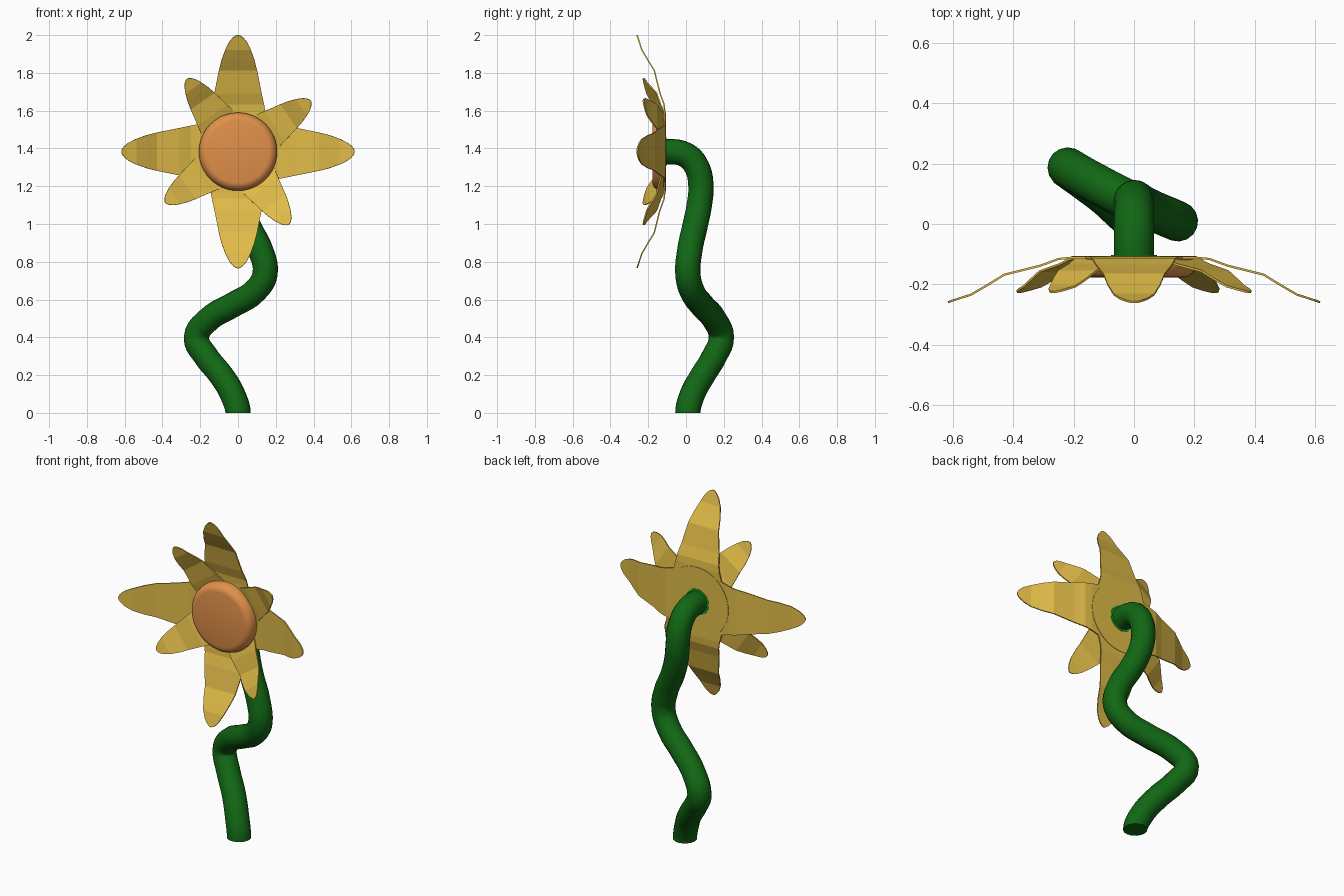
import bpy, bmesh, math

cube = bpy.data.objects.get("Cube")
if cube:
    bpy.data.objects.remove(cube, do_unlink=True)

CENTRE_Z = 1.383


def material(name, rgb):
    m = bpy.data.materials.new(name)
    m.use_nodes = True
    m.diffuse_color = (*rgb, 1)
    m.node_tree.nodes["Principled BSDF"].inputs["Base Color"].default_value = (*rgb, 1)
    return m


yellow = material("petal yellow", (0.75, 0.50, 0.065))
orange = material("seed orange", (0.75, 0.28, 0.068))
green = material("stem green", (0.0056, 0.135, 0.007))
bright = material("bright green", (0.007, 0.42, 0.017))


def add_object(name, bm, mat):
    bmesh.ops.recalc_face_normals(bm, faces=bm.faces)
    me = bpy.data.meshes.new(name)
    bm.to_mesh(me)
    bm.free()
    me.materials.append(mat)
    ob = bpy.data.objects.new(name, me)
    bpy.context.collection.objects.link(ob)
    return ob


def smooth(ob, degrees):
    bpy.ops.object.select_all(action='DESELECT')
    ob.select_set(True)
    bpy.context.view_layer.objects.active = ob
    bpy.ops.object.shade_smooth_by_angle(angle=math.radians(degrees))


# Petal rows: distance from centre, forward bend, half width
PETAL = [(.16, 0, .16), (.21, 0, .146), (.25, .004, .138), (.31, .026, .125),
         (.37, .041, .113), (.43, .056, .101), (.485, .090, .087),
         (.54, .122, .067), (.58, .135, .047), (.602, .142, .029),
         (.613, .146, .014), (.617, .147, .003)]


def petal_cross(name, size, turn, y):
    """Four bent petals around a square middle."""
    bm = bmesh.new()
    middle = []
    for k in range(4):
        a = math.radians(turn + 90 * k)
        c, s = math.cos(a), math.sin(a)
        rows = []
        for r, d, w in PETAL:
            rows.append([bm.verts.new((size * (r * c - l * s), y - size * d,
                                       CENTRE_Z + size * (r * s + l * c)))
                         for l in (-w, w)])
        for p, q in zip(rows, rows[1:]):
            bm.faces.new((p[0], q[0], q[1], p[1]))
        middle.append(rows[0][0])
    bm.faces.new(middle)
    bmesh.ops.remove_doubles(bm, verts=bm.verts, dist=0.0005)
    ob = add_object(name, bm, yellow)
    mod = ob.modifiers.new("thickness", 'SOLIDIFY')
    mod.thickness = 0.007
    mod.offset = 0
    return ob


petal_cross("large_petals", 1.0, 0, -0.112)
petal_cross("small_petals", 0.762, 35, -0.114)


def lathe(name, profile, mat, steps=48):
    """Spin (radius, y) points around the flower's axis."""
    bm = bmesh.new()
    vs = [bm.verts.new((r, y, CENTRE_Z)) for r, y in profile]
    es = [bm.edges.new(p) for p in zip(vs, vs[1:])]
    bmesh.ops.spin(bm, geom=vs + es, cent=(0, 0, CENTRE_Z), axis=(0, 1, 0),
                   angle=2 * math.pi, steps=steps)
    bmesh.ops.remove_doubles(bm, verts=bm.verts, dist=0.0003)
    ob = add_object(name, bm, mat)
    smooth(ob, 35)
    return ob


# Flower head: seed cushion, backing disc, ring where the stem joins
lathe("seed_disc", [(0, -.178), (.165, -.178), (.178, -.175), (.192, -.166),
                    (.202, -.152), (.207, -.135), (.207, -.114), (0, -.114)], orange)
lathe("back_disc", [(0, -.114), (.208, -.114), (.208, -.106), (0, -.106)], yellow)
lathe("stem_collar", [(0, -.107), (.077, -.107), (.077, -.103), (0, -.103)], bright)

# Winding stem
PATH = [(0, .01, 0), (-.03, .035, .1), (-.09, .09, .2), (-.17, .15, .3),
        (-.22, .187, .4), (-.155, .15, .495), (-.03, .085, .57),
        (.09, .032, .645), (.143, .01, .735), (.12, .02, .86),
        (.055, .048, .99), (.012, .072, 1.11), (0, .079, 1.2),
        (0, .058, 1.3), (0, 0, 1.365), (0, -.11, CENTRE_Z)]
curve = bpy.data.curves.new("stem", 'CURVE')
curve.dimensions = '3D'
curve.bevel_depth = 0.067
curve.bevel_resolution = 6
curve.resolution_u = 5
curve.use_fill_caps = True
spline = curve.splines.new('BEZIER')
spline.bezier_points.add(len(PATH) - 1)
for point, co in zip(spline.bezier_points, PATH):
    point.co = co
    point.handle_left_type = point.handle_right_type = 'AUTO'
# Square the two ends to the ground and to the flower
for point, step in ((spline.bezier_points[0], (0, 0, .035)),
                    (spline.bezier_points[-1], (0, -.035, 0))):
    point.handle_left_type = point.handle_right_type = 'FREE'
    point.handle_left = [a - b for a, b in zip(point.co, step)]
    point.handle_right = [a + b for a, b in zip(point.co, step)]
curve.materials.append(green)
stem = bpy.data.objects.new("stem", curve)
bpy.context.collection.objects.link(stem)
bpy.ops.object.select_all(action='DESELECT')
stem.select_set(True)
bpy.context.view_layer.objects.active = stem
bpy.ops.object.convert(target='MESH')
smooth(bpy.context.view_layer.objects.active, 50)
